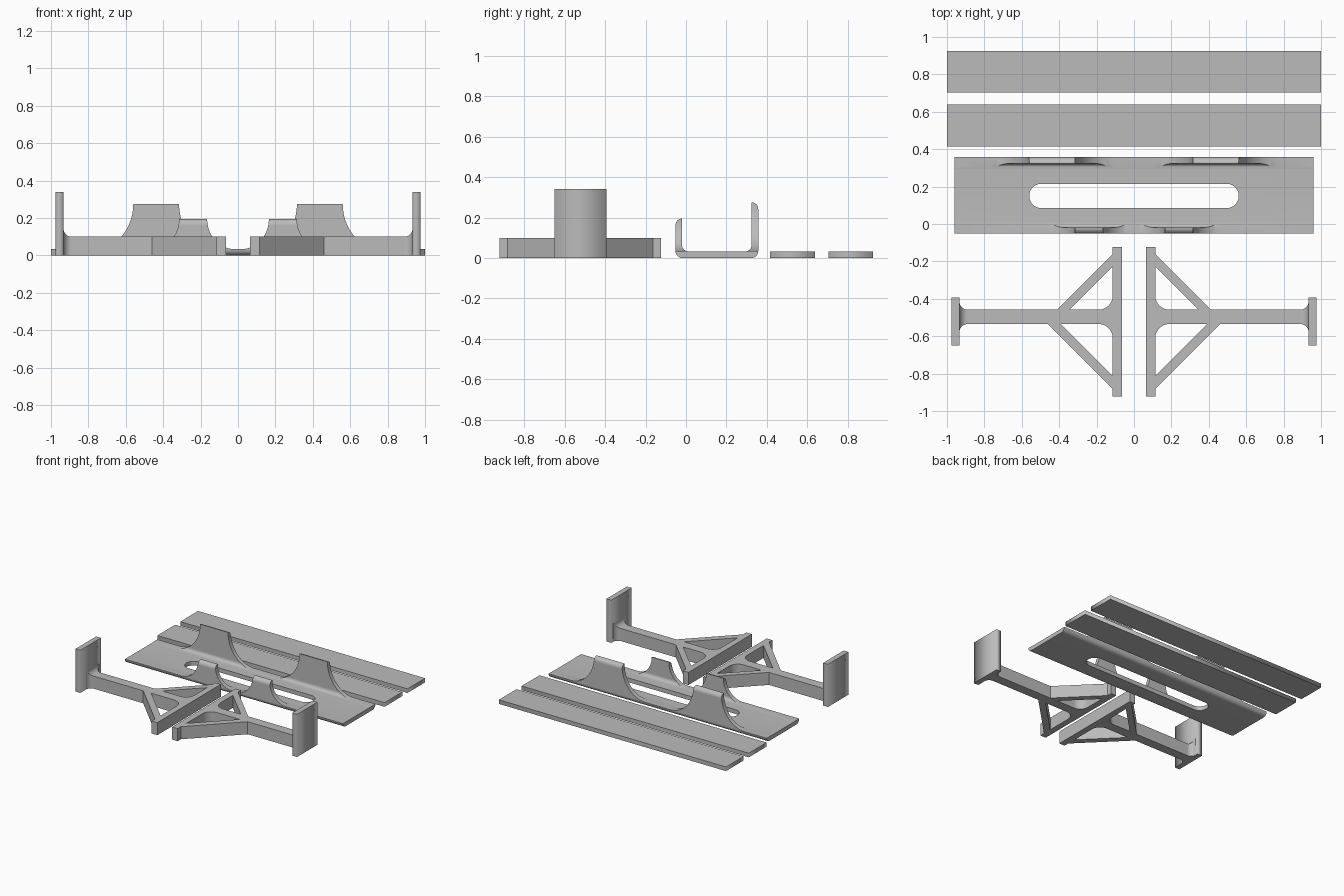
import bpy
import bmesh
from math import sin, cos, pi, radians
from mathutils import Matrix, Vector

cube = bpy.data.objects.get("Cube")
if cube:
    bpy.data.objects.remove(cube, do_unlink=True)

GREY = bpy.data.materials.new("plain grey")
GREY.use_nodes = True
GREY.diffuse_color = (0.5, 0.5, 0.5, 1)
GREY.node_tree.nodes["Principled BSDF"].inputs["Base Color"].default_value = (0.5, 0.5, 0.5, 1)

# Directions in which a flat profile can be extruded
ALONG_Z = Matrix.Identity(4)
ALONG_X = Matrix(((0, 0, 1, 0), (1, 0, 0, 0), (0, 1, 0, 0), (0, 0, 0, 1)))
ALONG_Y = Matrix.Rotation(pi / 2, 4, "X")


def arc(cx, cy, rx, ry, start, end, steps=12):
    angles = [radians(start + (end - start) * i / steps) for i in range(steps + 1)]
    return [(cx + rx * cos(a), cy + ry * sin(a)) for a in angles]


def finish(name, bm):
    bmesh.ops.remove_doubles(bm, verts=bm.verts, dist=0.0001)
    bmesh.ops.recalc_face_normals(bm, faces=bm.faces)
    mesh = bpy.data.meshes.new(name)
    bm.to_mesh(mesh)
    bm.free()
    mesh.materials.clear()
    mesh.materials.append(GREY)
    obj = bpy.data.objects.new(name, mesh)
    bpy.context.collection.objects.link(obj)
    return obj


def prism(name, loops, depth, axes=ALONG_Z, centre=(0, 0, 0)):
    """Fill the closed loops (inner loops become holes) and extrude them."""
    curve = bpy.data.curves.new(name + " outline", "CURVE")
    curve.dimensions = "2D"
    curve.fill_mode = "BOTH"
    curve.extrude = depth / 2
    for loop in loops:
        spline = curve.splines.new("POLY")
        spline.points.add(len(loop) - 1)
        for point, (a, b) in zip(spline.points, loop):
            point.co = (a, b, 0, 1)
        spline.use_cyclic_u = True
    temp = bpy.data.objects.new(name + " outline", curve)
    bpy.context.collection.objects.link(temp)
    deps = bpy.context.evaluated_depsgraph_get()
    mesh = bpy.data.meshes.new_from_object(temp.evaluated_get(deps))
    bm = bmesh.new()
    bm.from_mesh(mesh)
    bm.transform(Matrix.Translation(centre) @ axes)
    bpy.data.objects.remove(temp, do_unlink=True)
    bpy.data.curves.remove(curve)
    bpy.data.meshes.remove(mesh)
    return finish(name, bm)


def box(name, x0, x1, y0, y1, z0, z1):
    loop = [(x0, y0), (x1, y0), (x1, y1), (x0, y1)]
    return prism(name, [loop], z1 - z0, centre=(0, 0, (z0 + z1) / 2))


def smooth(obj):
    bpy.ops.object.select_all(action="DESELECT")
    bpy.context.view_layer.objects.active = obj
    obj.select_set(True)
    bpy.ops.object.shade_smooth_by_angle(angle=radians(30))


def cut(obj, cutters):
    for cutter in cutters:
        cutter.hide_render = True
        mod = obj.modifiers.new("cut", "BOOLEAN")
        mod.operation = "DIFFERENCE"
        mod.solver = "EXACT"
        mod.object = cutter
        bpy.context.view_layer.objects.active = obj
        bpy.ops.object.modifier_apply(modifier=mod.name)
        bpy.data.objects.remove(cutter, do_unlink=True)


# Two flat planks
T = 0.033
box("rear_plank", -1, 1, 0.703, 0.925, 0, T)
box("middle_plank", -1, 1, 0.415, 0.638, 0, T)

# Tray: bent U profile along x
Y0, Y1, R, F = -0.052, 0.357, 0.035, 0.03
FRONT_TOP, BACK_TOP = 0.195, 0.275
profile = (
    arc(Y0 + R, R, R, R, 180, 270)
    + arc(Y1 - R, R, R, R, 270, 360)
    + arc(Y1 - T, BACK_TOP - T, T, T, 0, 90)
    + arc(Y1 - T - F, T + F, F, F, 0, -90)
    + arc(Y0 + T + F, T + F, F, F, 270, 180)
    + arc(Y0 + T, FRONT_TOP - T, T, T, 90, 180)
)
tray = prism("slotted_tray", [profile], 1.92, ALONG_X)


def flange_gaps(centre, half_top, half_base, top, y):
    """Cutters that leave two flared tabs standing on one flange."""
    low, high, far = T + 0.001, 0.5, 1.2
    rx, rz = half_base - half_top, top - low
    inner = arc(centre - half_base, top, rx, rz, 0, -90, 20)
    middle = ([(centre - half_top, high)] + inner
              + [(-x, z) for x, z in reversed(inner)] + [(half_top - centre, high)])
    outer = ([(centre + half_top, high)]
             + arc(centre + half_base, top, rx, rz, 180, 270, 20)
             + [(far, low), (far, high)])
    loops = [middle, outer, [(-x, z) for x, z in outer]]
    return [prism("gap_cutter", [loop], 0.32, ALONG_Y, (0, y, 0)) for loop in loops]


slot = arc(0.495, 0.15, 0.065, 0.065, -90, 90, 20) + arc(-0.495, 0.15, 0.065, 0.065, 90, 270, 20)
cut(tray, flange_gaps(0.24, 0.075, 0.22, FRONT_TOP, -0.14)
    + flange_gaps(0.4375, 0.1225, 0.33, BACK_TOP, 0.44)
    + [prism("slot_cutter", [slot], 0.4)])
smooth(tray)

# Pair of braced arms, each with a flared end and an upright pad
BAR_IN, BAR_OUT = 0.065, 0.114
ARM_LOW, ARM_HIGH, ARM_H = -0.535, -0.458, 0.1
PAD, FLARE, CORNER = 0.933, 0.043, 0.075

outline = [
    (BAR_IN, -0.922), (BAR_OUT, -0.922), (BAR_OUT, -0.882), (0.46, ARM_LOW),
    (PAD - FLARE, ARM_LOW), (PAD - FLARE, ARM_HIGH), (0.41, ARM_HIGH),
    (BAR_OUT, -0.162), (BAR_OUT, -0.124), (BAR_IN, -0.124),
]
upper_hole = [(BAR_OUT, -0.228), (0.345, ARM_HIGH)] + arc(
    BAR_OUT + CORNER, ARM_HIGH + CORNER, CORNER, CORNER, 270, 180)
lower_hole = [(BAR_OUT, -0.811), (0.39, ARM_LOW)] + arc(
    BAR_OUT + CORNER, ARM_LOW - CORNER, CORNER, CORNER, 90, 180)


def flared_end(name, side):
    bm = bmesh.new()
    previous = None
    steps = 10
    for i in range(steps + 1):
        a = pi / 2 * i / steps
        x, grow = side * (PAD - FLARE + FLARE * sin(a)), FLARE * (1 - cos(a))
        low, high, top = ARM_LOW - grow, ARM_HIGH + grow, ARM_H + grow
        ring = [bm.verts.new(Vector((x, y, z)))
                for y, z in ((low, 0), (high, 0), (high, top), (low, top))]
        if previous:
            for k in range(4):
                n = (k + 1) % 4
                bm.faces.new((previous[k], previous[n], ring[n], ring[k]))
        else:
            bm.faces.new(ring)
        previous = ring
    bm.faces.new(previous)
    return finish(name, bm)


for label, side in (("left", 1), ("right", -1)):
    loops = [[(side * x, y) for x, y in loop] for loop in (outline, upper_hole, lower_hole)]
    smooth(prism(label + "_braced_arm", loops, ARM_H, centre=(0, 0, ARM_H / 2)))
    smooth(flared_end(label + "_arm_flare", side))
    xs = sorted((side * PAD, side * 0.975))
    box(label + "_end_pad", xs[0], xs[1], -0.65, -0.393, 0, 0.34)
